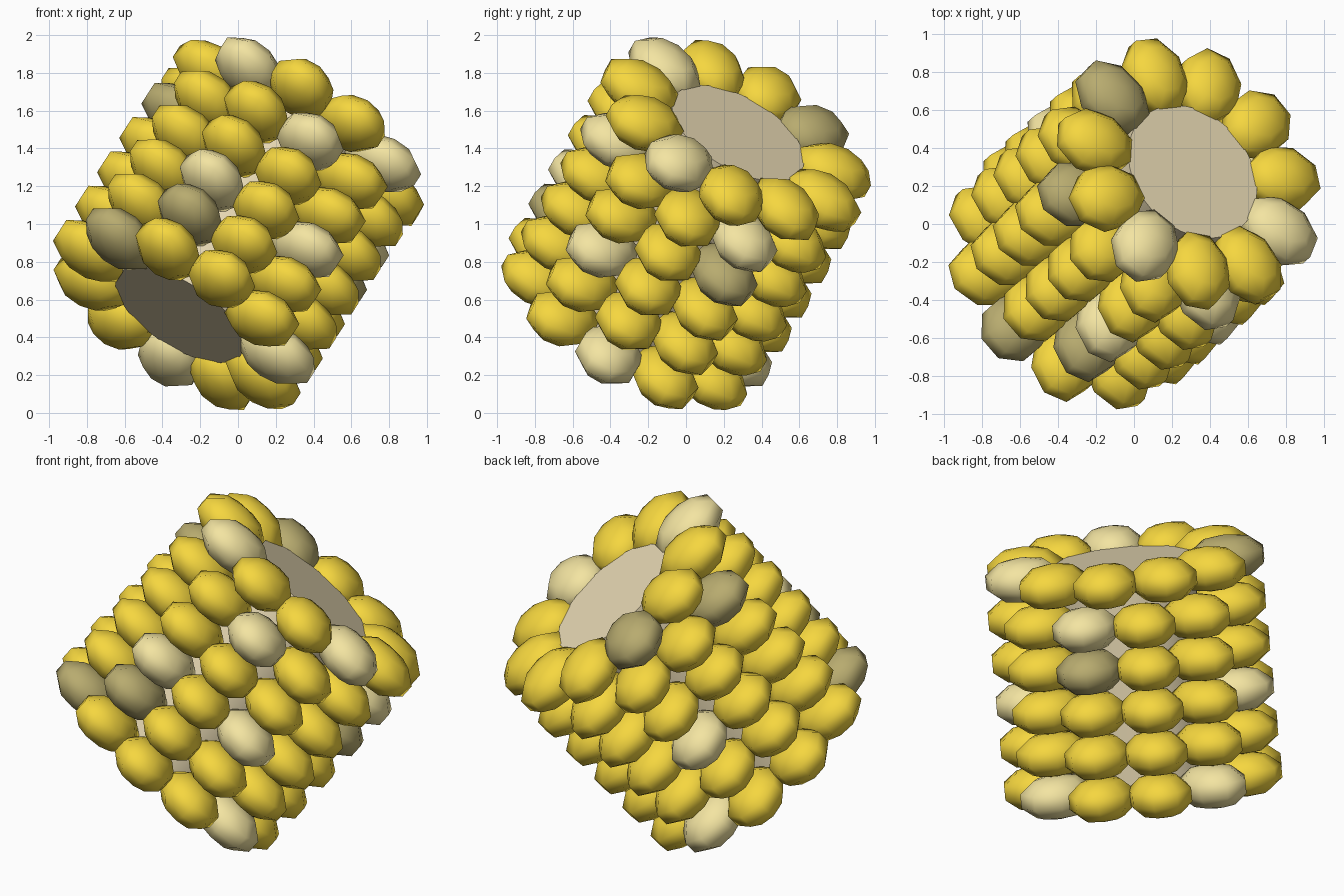
import bpy, bmesh
from math import radians, pi
from mathutils import Matrix, Vector

if "Cube" in bpy.data.objects:
    bpy.data.objects.remove(bpy.data.objects["Cube"])

# Cob frame: tilted axis plus two perpendicular directions
A = Vector((0.487, 0.435, 0.756)).normalized()
U = A.cross(Vector((0, 0, 1))).normalized()
V = A.cross(U)
FRAME = Matrix((U, V, A)).transposed().to_4x4()
FRAME.translation = (0, 0, 1)

RINGS, COUNT, PITCH, RADIUS = 6, 11, 0.24, 0.575


def material(name, rgb):
    m = bpy.data.materials.new(name)
    m.diffuse_color = (*rgb, 1)
    m.use_nodes = True
    m.node_tree.nodes["Principled BSDF"].inputs["Base Color"].default_value = m.diffuse_color
    return m


def finish(bm, name, mat, angle):
    me = bpy.data.meshes.new(name)
    bm.to_mesh(me)
    bm.free()
    me.materials.append(mat)
    ob = bpy.data.objects.new(name, me)
    bpy.context.collection.objects.link(ob)
    ob.matrix_world = FRAME
    bpy.ops.object.select_all(action='DESELECT')
    bpy.context.view_layer.objects.active = ob
    ob.select_set(True)
    bpy.ops.object.shade_smooth_by_angle(angle=radians(angle))
    return ob


# Cob core
bm = bmesh.new()
bmesh.ops.create_cone(bm, cap_ends=True, segments=48, radius1=0.389,
                      radius2=0.389, depth=1.27)
finish(bm, "cob_core", material("core_tan", (0.80, 0.69, 0.45)), 40)

# Kernels: (ring, index) of the pale and dark ones, the rest are golden
pale = {(0, 1), (0, 4), (2, 0), (2, 5), (2, 9), (4, 2), (4, 10), (5, 0), (5, 8)}
dark = {(0, 8), (1, 9), (3, 2), (4, 7), (5, 5)}
groups = {"golden_kernels": ((0.92, 0.68, 0.05), bmesh.new()),
          "pale_kernels": ((0.90, 0.78, 0.36), bmesh.new()),
          "dark_kernels": ((0.48, 0.41, 0.16), bmesh.new())}

for ring in range(RINGS):
    phase = radians(20.7 if ring == RINGS - 1 else 6.9)
    height = (ring - (RINGS - 1) / 2) * PITCH
    for k in range(COUNT):
        key = (ring, k)
        name = ("pale_kernels" if key in pale else
                "dark_kernels" if key in dark else "golden_kernels")
        mat = (Matrix.Rotation(phase + k * 2 * pi / COUNT, 4, 'Z')
               @ Matrix.Translation((RADIUS, 0, height))
               @ Matrix.Diagonal((0.228, 0.188, 0.128, 1))
               @ Matrix.Rotation(pi / 8, 4, 'Z'))
        bmesh.ops.create_uvsphere(groups[name][1], u_segments=8, v_segments=5,
                                  radius=1, matrix=mat)

for name, (rgb, bm) in groups.items():
    finish(bm, name, material(name + "_colour", rgb), 60)
